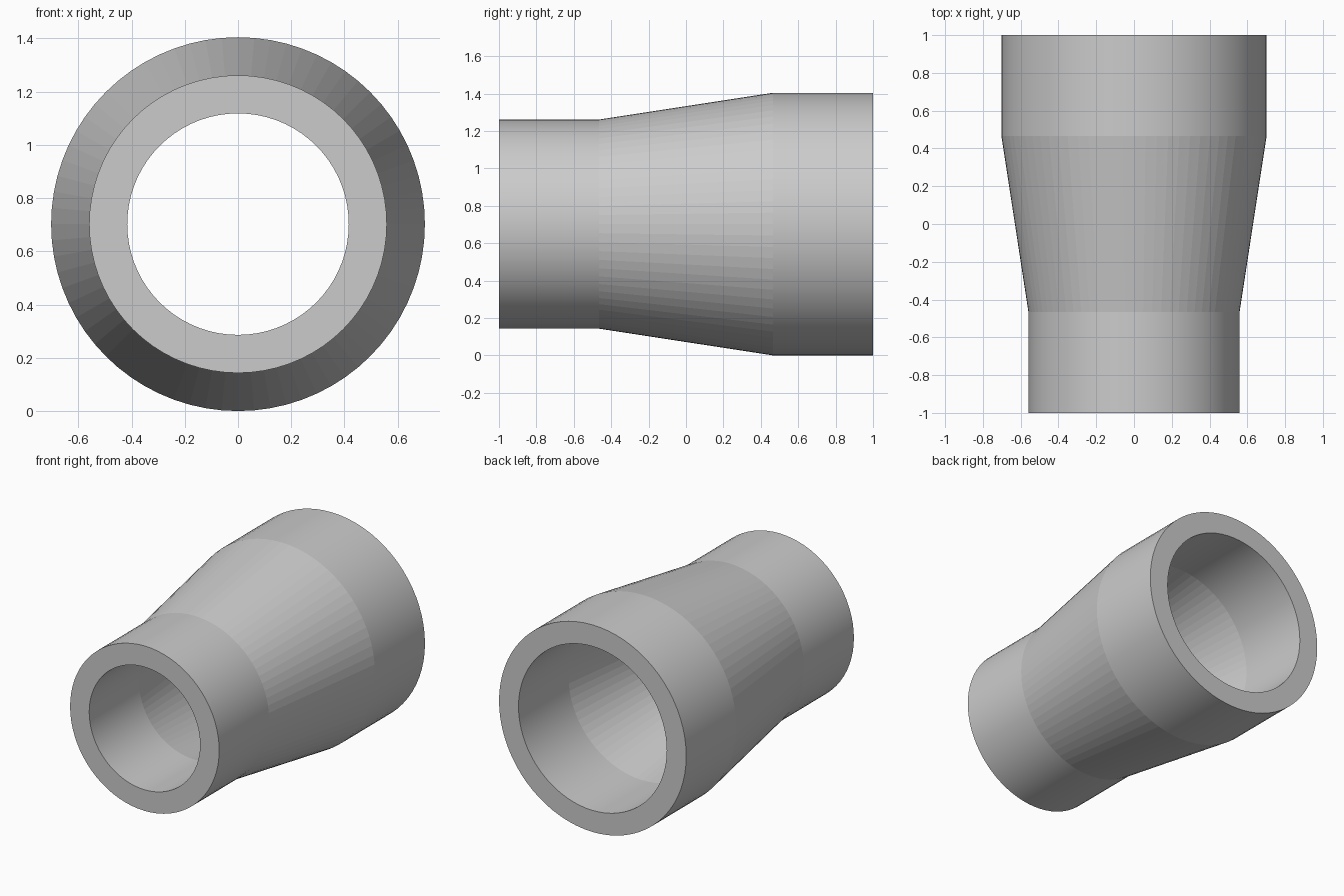
import bpy, bmesh
from math import cos, sin, pi

if "Cube" in bpy.data.objects:
    bpy.data.objects.remove(bpy.data.objects["Cube"])

SEGMENTS = 72
R_BIG, R_SMALL = 0.702, 0.559      # outer radii, back and front
B_BIG, B_SMALL = 0.556, 0.416      # bore radii, back and front
TAPER = 0.465                      # taper runs from -TAPER to +TAPER

# Closed wall profile as (radius, y), lathed around the y axis
profile = [
    (R_SMALL, -1), (R_SMALL, -TAPER), (R_BIG, TAPER), (R_BIG, 1),
    (B_BIG, 1), (B_BIG, TAPER), (B_SMALL, -TAPER), (B_SMALL, -1),
]

bm = bmesh.new()
rings = []
for r, y in profile:
    rings.append([bm.verts.new((r * cos(2 * pi * i / SEGMENTS), y,
                                R_BIG + r * sin(2 * pi * i / SEGMENTS)))
                  for i in range(SEGMENTS)])

# Straight sleeves are smooth, tapers and end faces are faceted
smooth_bands = {0, 2, 4, 6}
for k, ring in enumerate(rings):
    nxt = rings[(k + 1) % len(rings)]
    for i in range(SEGMENTS):
        j = (i + 1) % SEGMENTS
        face = bm.faces.new((ring[i], ring[j], nxt[j], nxt[i]))
        face.smooth = k in smooth_bands
    # Crisp rim and taper lines
    for i in range(SEGMENTS):
        bm.edges.get((ring[i], ring[(i + 1) % SEGMENTS])).smooth = False

bmesh.ops.recalc_face_normals(bm, faces=bm.faces)
mesh = bpy.data.meshes.new("pipe_reducer")
bm.to_mesh(mesh)
bm.free()
bpy.context.collection.objects.link(bpy.data.objects.new("pipe_reducer", mesh))
